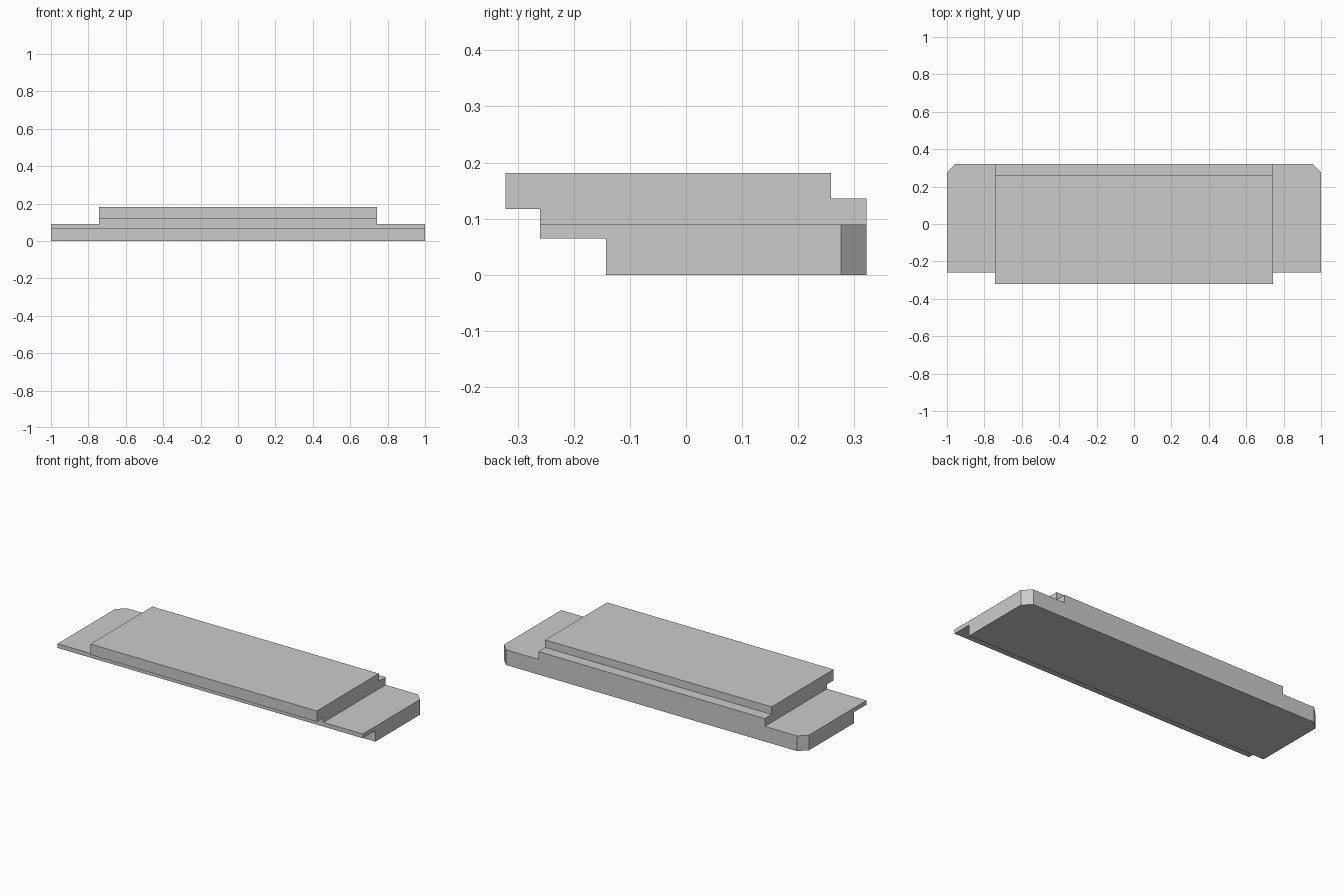
import bpy
import bmesh

cube = bpy.data.objects.get("Cube")
if cube:
    bpy.data.objects.remove(cube, do_unlink=True)

grey = bpy.data.materials.new("light grey")
grey.use_nodes = True
COLOUR = (0.6, 0.6, 0.6, 1)
grey.diffuse_color = COLOUR
grey.node_tree.nodes["Principled BSDF"].inputs["Base Color"].default_value = COLOUR

BACK = 0.322       # back plane of the whole model
LIP = -0.26        # front edge of the base lip
BASE_TOP = 0.09


def extrude_profile(name, profile, half_width, chamfer=0):
    """Sweep a (y, z) outline across x, optionally cutting the back corners."""
    bm = bmesh.new()
    face = bm.faces.new([bm.verts.new((-half_width, y, z)) for y, z in profile])
    swept = bmesh.ops.extrude_face_region(bm, geom=[face])["geom"]
    bmesh.ops.translate(bm, vec=(2 * half_width, 0, 0),
                        verts=[v for v in swept if isinstance(v, bmesh.types.BMVert)])
    if chamfer:
        corners = [e for e in bm.edges
                   if all(abs(v.co.y - BACK) < 1e-4 for v in e.verts)
                   and abs(e.verts[0].co.x - e.verts[1].co.x) < 1e-4]
        bmesh.ops.bevel(bm, geom=corners, offset=chamfer, segments=1, affect='EDGES')
    bmesh.ops.recalc_face_normals(bm, faces=bm.faces)
    mesh = bpy.data.meshes.new(name)
    bm.to_mesh(mesh)
    bm.free()
    mesh.materials.append(grey)
    obj = bpy.data.objects.new(name, mesh)
    bpy.context.collection.objects.link(obj)
    return obj


# Wide base with an undercut front lip and chamfered back corners
body = extrude_profile("base_plate", [
    (-0.143, 0), (BACK, 0), (BACK, BASE_TOP),
    (LIP, BASE_TOP), (LIP, 0.065), (-0.143, 0.065)], 1.0, chamfer=0.046)

# Narrower deck: front overhang and a step along the back
deck = extrude_profile("raised_deck", [
    (LIP, BASE_TOP), (BACK, BASE_TOP), (BACK, 0.136), (0.258, 0.136),
    (0.258, 0.181), (-0.322, 0.181), (-0.322, 0.117), (LIP, 0.117)], 0.742)

# Fuse the deck into the base so no hidden faces remain
fuse = body.modifiers.new("fuse_deck", 'BOOLEAN')
fuse.operation = 'UNION'
fuse.solver = 'EXACT'
fuse.object = deck
bpy.context.view_layer.update()
fused = bpy.data.meshes.new_from_object(
    body.evaluated_get(bpy.context.evaluated_depsgraph_get()))
body.modifiers.clear()
body.data = fused
body.name = "stepped_plate"
bpy.data.objects.remove(deck, do_unlink=True)
